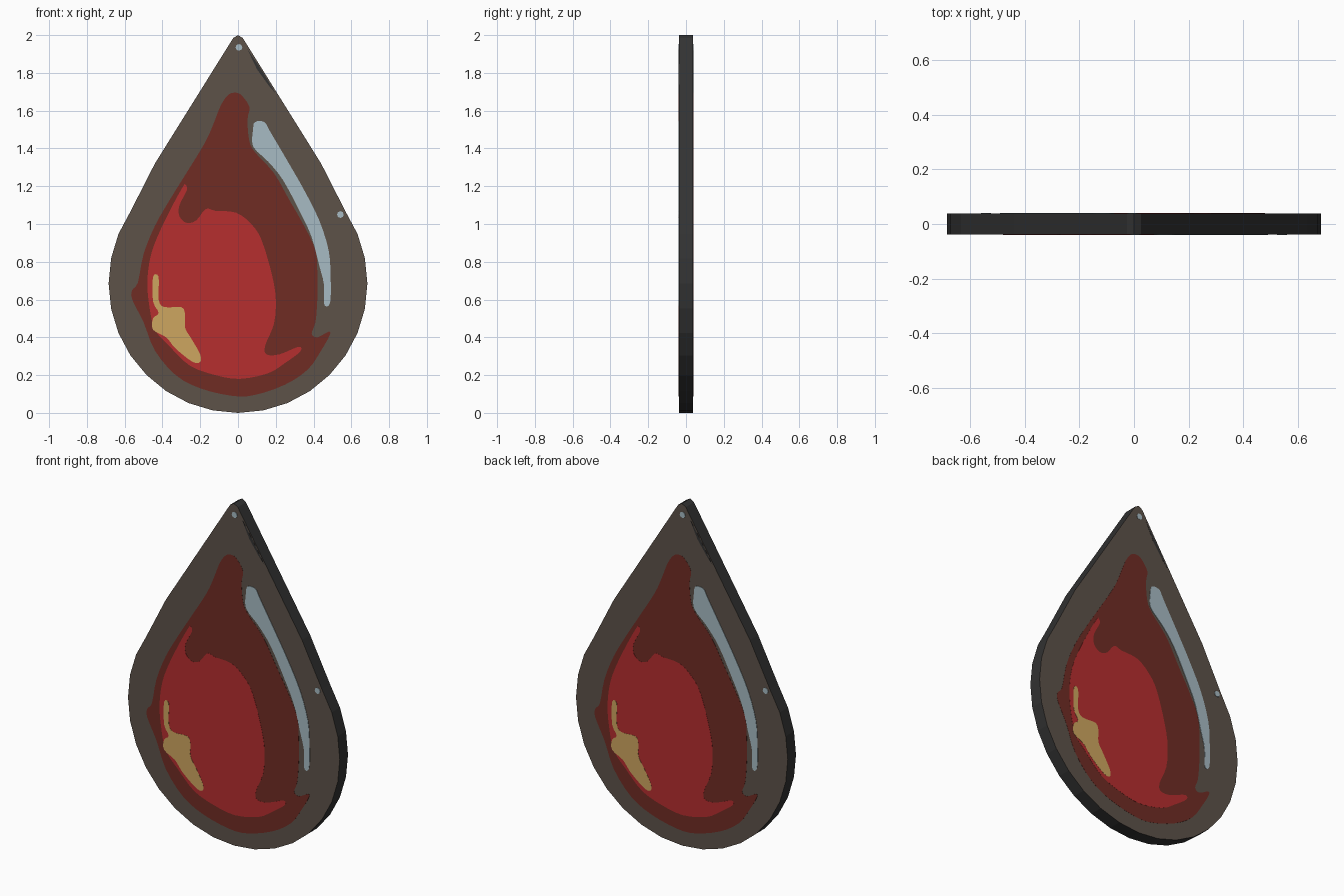
import bpy, bmesh, math
from mathutils import Vector

if "Cube" in bpy.data.objects:
    bpy.data.objects.remove(bpy.data.objects["Cube"])


def material(name, r, g, b):
    lin = [((c / 255 + 0.055) / 1.055) ** 2.4 for c in (r, g, b)]
    m = bpy.data.materials.new(name)
    m.diffuse_color = (*lin, 1)
    m.use_nodes = True
    m.node_tree.nodes["Principled BSDF"].inputs["Base Color"].default_value = m.diffuse_color
    return m


FRAME = material("grey_brown", 93, 82, 73)
RIM = material("charcoal", 50, 50, 50)
DARK = material("dark_red", 112, 44, 36)
RED = material("bright_red", 182, 46, 47)
GOLD = material("gold", 206, 166, 96)
BLUE = material("pale_blue", 167, 187, 195)

HALF = 0.038   # half thickness of the body


def prism(name, outline, y0, y1, mats):
    """Extrude an (x, z) outline from y0 to y1."""
    bm = bmesh.new()
    face = bm.faces.new([bm.verts.new((x, y0, z)) for x, z in outline])
    ext = bmesh.ops.extrude_face_region(bm, geom=[face], use_keep_orig=True)
    for v in ext["geom"]:
        if isinstance(v, bmesh.types.BMVert):
            v.co.y = y1
    bmesh.ops.recalc_face_normals(bm, faces=bm.faces)
    for f in bm.faces:   # the edge wall takes the last material
        f.material_index = 0 if abs(f.normal.y) > 0.5 else len(mats) - 1
    bmesh.ops.triangulate(bm, faces=[f for f in bm.faces if len(f.verts) > 4])
    me = bpy.data.meshes.new(name)
    bm.to_mesh(me)
    bm.free()
    for m in mats:
        me.materials.append(m)
    ob = bpy.data.objects.new(name, me)
    bpy.context.collection.objects.link(ob)
    return ob


def smooth(flat, steps=3):
    """Closed Catmull-Rom curve through x, z pairs given in hundredths."""
    p = [Vector(flat[i:i + 2]) / 100 for i in range(0, len(flat), 2)]
    out = []
    for i in range(len(p)):
        a, b, c, d = (p[(i + k) % len(p)] for k in (-1, 0, 1, 2))
        for s in range(steps):
            t = s / steps
            out.append(0.5 * (2 * b + (c - a) * t + (2 * a - 5 * b + 4 * c - d) * t * t
                              + (3 * b - a - 3 * c + d) * t ** 3))
    return out


def decal(name, outline, level, mat):
    """Thin plate on the front, and the same turned half round on the back."""
    top = HALF + 0.0008 * level
    prism(name + "_front", outline, -HALF, -top, [mat])
    prism(name + "_back", [(-x, z) for x, z in outline], HALF, top, [mat])


# Teardrop body: round bottom, straight sides to a blunt tip
R = 0.685
half = [(R * math.sin(math.radians(a * 11.25)), R - R * math.cos(math.radians(a * 11.25)))
        for a in range(1, 12)]
half += [(0.44, 1.32), (0.025, 1.985)]
body = [(0, 0)] + half + [(0, 2.0)] + [(-x, z) for x, z in reversed(half)]
prism("teardrop_body", body, -HALF, HALF, [FRAME, RIM])

# Dark red inner drop
decal("dark_drop", smooth([
    -1, 169.5, 2, 168, 6, 162, 5, 155, 6, 144, 9, 138, 19, 127, 27, 113, 35, 99, 41, 86,
    42, 73, 42, 60, 41, 48, 39, 42, 42, 40, 48, 43, 48.5, 41, 44, 33, 37, 23, 25, 15,
    9, 9.5, -3, 9, -20, 13, -33, 20, -44, 33, -50, 48, -56, 60, -56, 65, -53, 69,
    -50, 84, -44, 99, -36, 113, -27, 127.5, -17.5, 143, -13, 153, -9, 163, -5, 168.5]), 1, DARK)

# Bright red pool
decal("red_pool", smooth([
    -28, 121, -27, 118, -31, 110, -31, 104, -27, 100.5, -22, 102, -17, 108, -12, 107,
    -1, 106, 7, 100, 12.5, 91.5, 18, 73, 20, 60, 19, 47, 14.5, 36, 15, 31, 22, 31,
    32, 35, 33, 32.5, 25, 26.5, 16, 21, 1, 18, -12, 20, -25.5, 25, -36, 35, -44, 44,
    -47, 57, -48, 70, -46, 84, -41, 97, -33.5, 112, -29, 120]), 2, RED)

# Gold glint
decal("gold_glint", smooth([
    -45, 72, -42, 72, -42, 60, -39, 56, -30, 56, -28, 52, -28, 45, -24.5, 39, -20, 31,
    -20, 27, -24, 27, -33, 34, -38, 40, -45, 44, -45, 50, -42, 53, -45, 59]), 3, GOLD)

# Pale blue streak and two specks
decal("blue_streak", smooth([
    9, 154, 14, 154, 17, 149, 27, 132, 35, 118, 43, 102, 48, 86, 49, 73, 49, 60,
    47.5, 56.5, 45.5, 58, 45.5, 68, 43, 78, 39, 93, 33, 106, 24, 123, 16, 133,
    8, 141, 8, 150]), 3, BLUE)
for n, (x, z) in enumerate([(0.005, 1.935), (0.542, 1.05)]):
    decal(f"blue_speck_{n + 1}", [(x + 0.018 * math.cos(k * math.pi / 4),
                                   z + 0.018 * math.sin(k * math.pi / 4)) for k in range(8)], 3, BLUE)

# Dark worn edge near the tip
decal("worn_edge", [(0.05, 1.925), (0.125, 1.815), (0.2, 1.69), (0.165, 1.73), (0.1, 1.82)], 1, RIM)
